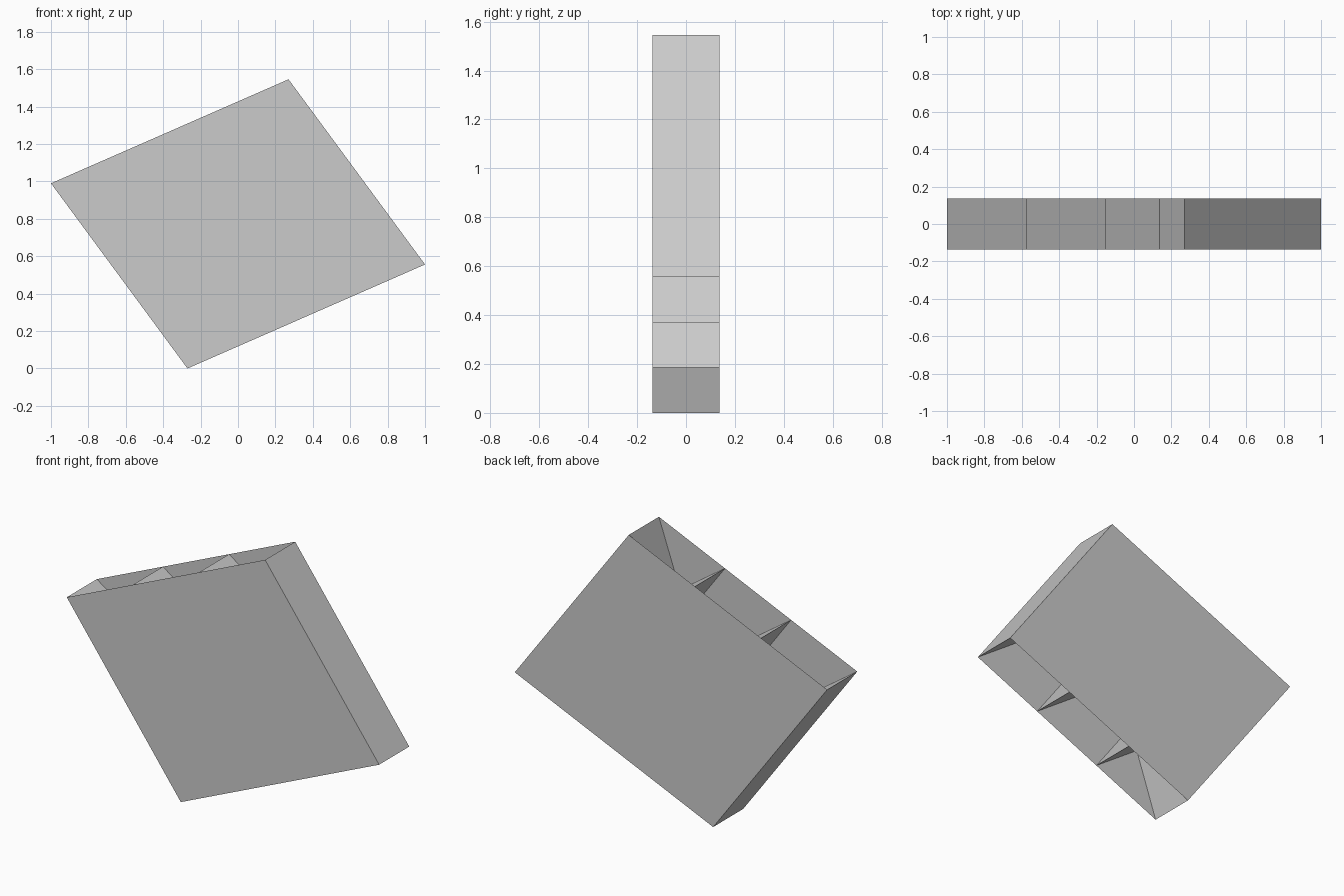
import bpy
import bmesh
from mathutils import Vector

cube = bpy.data.objects.get("Cube")
if cube:
    bpy.data.objects.remove(cube, do_unlink=True)

grey = bpy.data.materials.new("plain grey")
grey.use_nodes = True
colour = (0.6, 0.6, 0.6, 1)
grey.diffuse_color = colour
grey.node_tree.nodes["Principled BSDF"].inputs["Base Color"].default_value = colour

HALF = 0.1375   # half the depth
CELLS = 3
TOP = Vector((-1, 0, 0.99)), Vector((0.27, 0, 1.546))
BOTTOM = Vector((-0.27, 0, 0)), Vector((1, 0, 0.556))
DEPTH = Vector((0, HALF, 0))


def sheet(name, corners):
    """A thin flat sheet through four corners."""
    bm = bmesh.new()
    bm.faces.new([bm.verts.new(c) for c in corners])
    mesh = bpy.data.meshes.new(name)
    bm.to_mesh(mesh)
    bm.free()
    mesh.materials.append(grey)
    obj = bpy.data.objects.new(name, mesh)
    bpy.context.collection.objects.link(obj)


def web(name, upper, lower):
    """A full-depth sheet from the upper rim to the lower rim."""
    sheet(name, (upper - DEPTH, lower - DEPTH, lower + DEPTH, upper + DEPTH))


# Front and back panels
panel = [TOP[0], BOTTOM[0], BOTTOM[1], TOP[1]]
sheet("front_panel", [p - DEPTH for p in panel])
sheet("back_panel", [p + DEPTH for p in reversed(panel)])

# Side walls, straight dividers and slanted braces between the open ends
upper = [TOP[0].lerp(TOP[1], i / CELLS) for i in range(CELLS + 1)]
lower = [BOTTOM[0].lerp(BOTTOM[1], i / CELLS) for i in range(CELLS + 1)]
for i, point in enumerate(upper):
    kind = "side_wall" if i in (0, CELLS) else "divider"
    web(f"{kind}_{i}", point, lower[i])
    web(f"brace_{i}", point, lower[(i + 1) % len(lower)])
